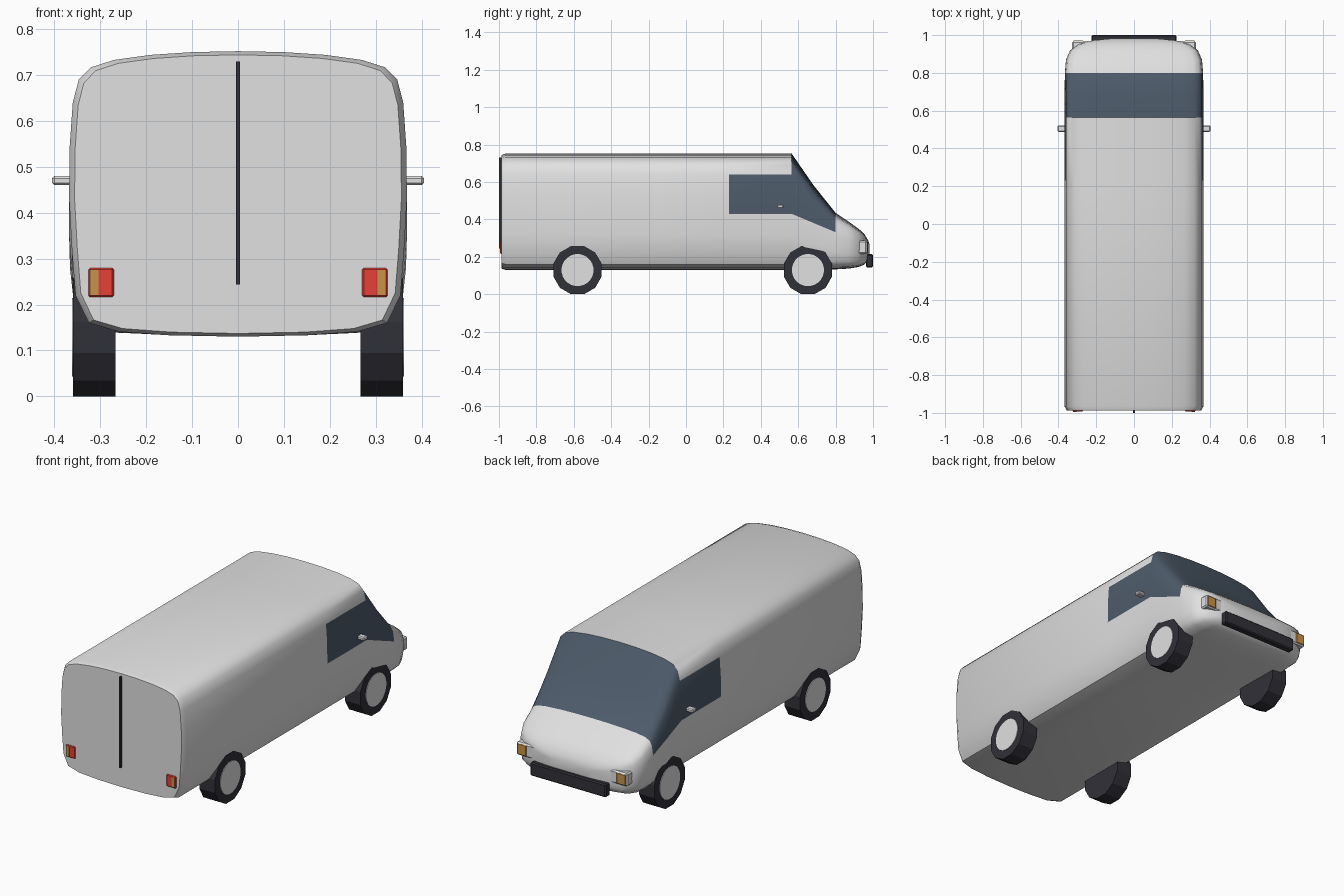
import bpy, bmesh, math
from mathutils import Vector, Matrix

if "Cube" in bpy.data.objects:
    bpy.data.objects.remove(bpy.data.objects["Cube"])


def material(name, rgb):
    m = bpy.data.materials.new(name)
    m.diffuse_color = (*rgb, 1)
    m.use_nodes = True
    m.node_tree.nodes["Principled BSDF"].inputs["Base Color"].default_value = m.diffuse_color
    return m


GREY = material("light grey", (0.75, 0.75, 0.75))
GLASS = material("blue glass", (0.075, 0.105, 0.145))
BLACK = material("black rubber", (0.03, 0.03, 0.04))
RED = material("red lens", (0.8, 0.05, 0.035))
ORANGE = material("orange lens", (0.6, 0.29, 0.065))


def finish(name, bm, mats, angle=35):
    bmesh.ops.recalc_face_normals(bm, faces=bm.faces)
    me = bpy.data.meshes.new(name)
    bm.to_mesh(me)
    bm.free()
    for m in mats:
        me.materials.append(m)
    me.shade_smooth()
    me.set_sharp_from_angle(angle=math.radians(angle))
    ob = bpy.data.objects.new(name, me)
    bpy.context.collection.objects.link(ob)
    return ob


def box(name, lo, hi, mat, bevel=0.0):
    lo, hi = Vector(lo), Vector(hi)
    bm = bmesh.new()
    bmesh.ops.create_cube(bm, size=1, matrix=Matrix.Translation((lo + hi) / 2)
                          @ Matrix.Diagonal((*(hi - lo), 1)))
    if bevel:
        bmesh.ops.bevel(bm, geom=bm.edges[:], offset=bevel, segments=1, affect='EDGES')
    return finish(name, bm, [mat])


def pair(name, lo, hi, mat, bevel=0.0):
    box("right_" + name, lo, hi, mat, bevel)
    box("left_" + name, (-hi[0], lo[1], lo[2]), (-lo[0], hi[1], hi[2]), mat, bevel)


# Body: one cross-section lofted along the length
# half section: x as a share of half width, z as a share of height
half = [(0, 0), (0.15, 0.003), (0.26, 0.011), (0.325, 0.03), (0.354, 0.09),
        (0.362, 0.19), (0.368, 0.30), (0.367, 0.41), (0.360, 0.51), (0.347, 0.56),
        (0.32, 0.587), (0.27, 0.603), (0.19, 0.614), (0.10, 0.620), (0, 0.622)]
section = [(x / 0.368, z / 0.622) for x, z in half]
section += [(-x, z) for x, z in section[-2:0:-1]]
# y, half width, bottom, top
stations = [(-0.987, 0.356, 0.137, 0.744), (-0.965, 0.368, 0.13, 0.752),
            (0.23, 0.368, 0.13, 0.752), (0.565, 0.368, 0.13, 0.752),
            (0.68, 0.368, 0.131, 0.585), (0.80, 0.366, 0.133, 0.435),
            (0.87, 0.360, 0.137, 0.388), (0.92, 0.338, 0.145, 0.352),
            (0.952, 0.295, 0.157, 0.325), (0.973, 0.215, 0.18, 0.29),
            (0.982, 0.12, 0.21, 0.265)]
bm = bmesh.new()
rings = [[bm.verts.new((x * w, y, b + z * (t - b))) for x, z in section]
         for y, w, b, t in stations]
n = len(section)
for r, s in zip(rings, rings[1:]):
    for i in range(n):
        j = (i + 1) % n
        bm.faces.new((r[i], r[j], s[j], s[i]))
bm.faces.new(rings[0])
bm.faces.new(rings[-1])


# Windows: cut the outline into the body, then colour the faces
def cut(y0, y1, co, no):
    fs = [f for f in bm.faces if y0 < f.calc_center_median().y < y1]
    geom = fs + list({e for f in fs for e in f.edges}) + list({v for f in fs for v in f.verts})
    bmesh.ops.bisect_plane(bm, geom=geom, dist=1e-5, plane_co=co, plane_no=no)


SLOPE = -0.42
cut(0.23, 0.565, (0, 0, 0.43), (0, 0, 1))
cut(0.23, 0.565, (0, 0, 0.64), (0, 0, 1))
cut(0.565, 0.80, (0, 0.565, 0.43), (0, -SLOPE, 1))
for f in bm.faces:
    c = f.calc_center_median()
    side = 0.23 < c.y < 0.565 and 0.43 < c.z < 0.64 and abs(c.x) > 0.3
    screen = 0.566 < c.y < 0.80 and c.z > 0.43 + SLOPE * (c.y - 0.565)
    f.material_index = 1 if side or screen else 0
finish("van_body", bm, [GREY, GLASS], 40)


# Wheels
def disc(name, radius, x0, x1, y, sides, mat, bevel):
    bm = bmesh.new()
    mat4 = (Matrix.Translation(((x0 + x1) / 2, y, 0.129))
            @ Matrix.Rotation(math.pi / 2, 4, 'Y')
            @ Matrix.Rotation(math.pi / sides, 4, 'Z'))
    bmesh.ops.create_cone(bm, cap_ends=True, segments=sides, radius1=radius, radius2=radius,
                          depth=abs(x1 - x0), matrix=mat4)
    if bevel:
        rim = [e for e in bm.edges if any(len(f.verts) > 4 for f in e.link_faces)]
        bmesh.ops.bevel(bm, geom=rim, offset=bevel, segments=1, affect='EDGES')
    finish(name, bm, [mat], 28)


for end, y in (("rear", -0.58), ("front", 0.652)):
    for side, s in (("right", 1), ("left", -1)):
        disc(f"{end}_{side}_tyre", 0.1335, s * 0.267, s * 0.359, y, 12, BLACK, 0.0)
        disc(f"{end}_{side}_hubcap", 0.086, s * 0.35, s * 0.362, y, 24, GREY, 0.0)

# Front bumper, headlights and indicators
box("front_bumper", (-0.225, 0.962, 0.143), (0.225, 1.0, 0.214), BLACK, 0.006)
pair("headlight", (0.205, 0.895, 0.216), (0.328, 0.968, 0.286), GREY, 0.007)
pair("indicator", (0.268, 0.955, 0.222), (0.321, 0.971, 0.279), ORANGE, 0.002)

# Side mirrors
pair("mirror", (0.355, 0.488, 0.460), (0.405, 0.522, 0.480), GREY, 0.005)

# Rear lights and door seam
pair("tail_light", (0.27, -0.993, 0.216), (0.326, -0.975, 0.280), RED, 0.004)
pair("tail_indicator", (0.304, -0.995, 0.221), (0.322, -0.985, 0.275), ORANGE)
box("rear_door_seam", (-0.004, -1.0, 0.244), (0.004, -0.98, 0.730), BLACK)
